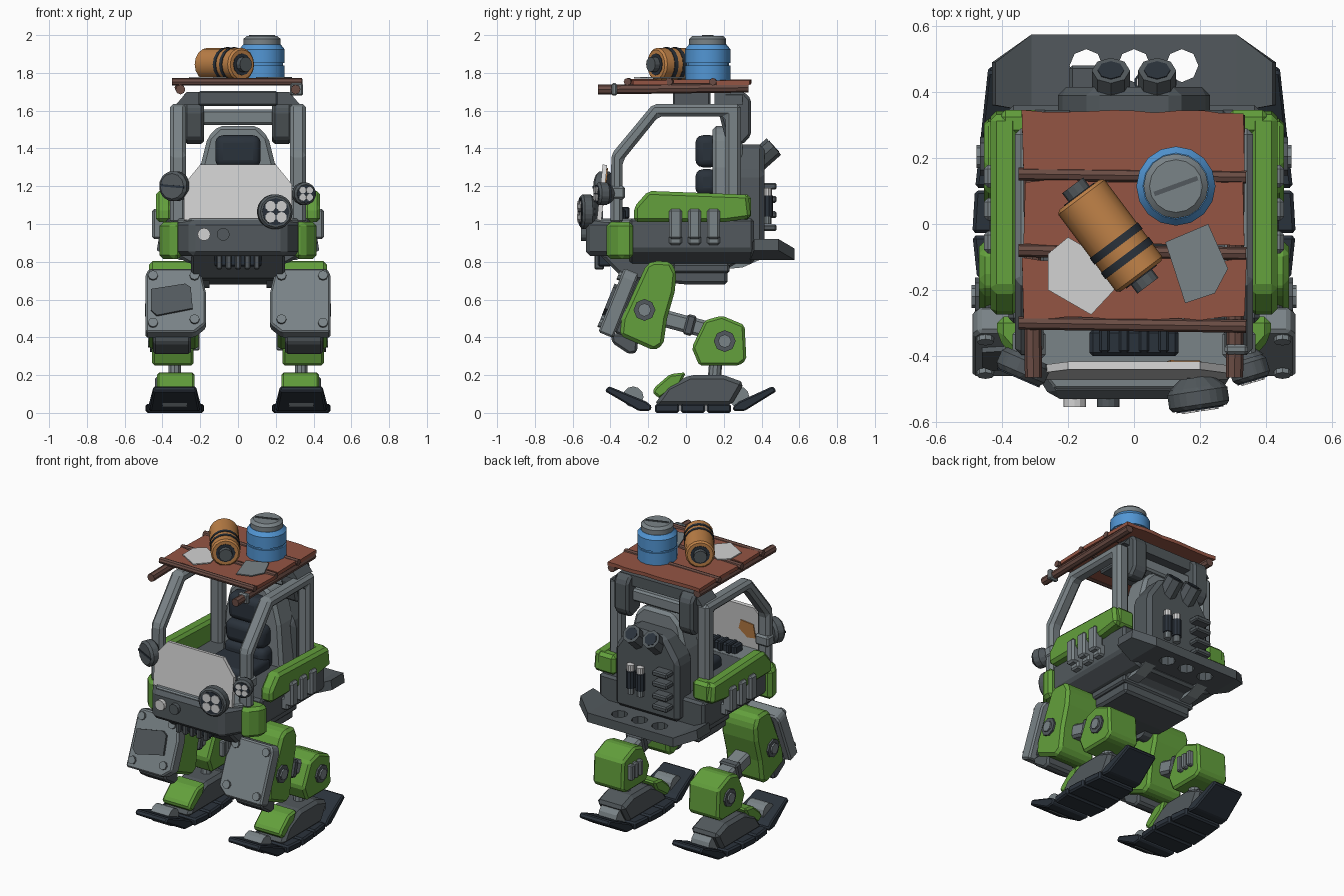
import bpy, bmesh, math, random
from mathutils import Matrix, Vector, Euler

if "Cube" in bpy.data.objects:
    bpy.data.objects.remove(bpy.data.objects["Cube"])

random.seed(4)


def material(name, rgb):
    lin = [((c / 255 + 0.055) / 1.055) ** 2.4 for c in rgb]
    m = bpy.data.materials.new(name)
    m.diffuse_color = (*lin, 1)
    m.use_nodes = True
    m.node_tree.nodes["Principled BSDF"].inputs["Base Color"].default_value = m.diffuse_color
    return m


GRAY = material("light gray metal", (122, 131, 135))
DARK = material("dark gray metal", (82, 89, 93))
GREEN = material("green paint", (99, 160, 60))
BLACK = material("blue black rubber", (42, 50, 59))
WHITE = material("off white", (210, 210, 210))
BROWN = material("red brown wood", (148, 85, 68))
POLE = material("dark brown wood", (106, 76, 68))
ORANGE = material("orange paint", (192, 130, 72))
BLUE = material("blue paint", (82, 150, 212))


def finish(name, bm, mat, bevel=0.0, M=None, smooth=False, seg=1):
    if M is not None:
        bm.transform(M)
    bmesh.ops.recalc_face_normals(bm, faces=bm.faces)
    me = bpy.data.meshes.new(name)
    bm.to_mesh(me)
    bm.free()
    me.materials.append(mat)
    ob = bpy.data.objects.new(name, me)
    bpy.context.collection.objects.link(ob)
    if smooth:
        me.shade_smooth()
        me.set_sharp_from_angle(angle=math.radians(35))
    if bevel:
        b = ob.modifiers.new("bevel", 'BEVEL')
        b.width, b.segments, b.limit_method = bevel, seg, 'ANGLE'
        b.angle_limit = math.radians(25)
    return ob


def prism(name, pts, axis, a, b, mat, bevel=0.0, M=None):
    """Extrude a 2D outline along an axis: x uses (y,z), y uses (x,z), z uses (x,y)."""
    put = {'x': lambda p, t: (t, p[0], p[1]), 'y': lambda p, t: (p[0], t, p[1]),
           'z': lambda p, t: (p[0], p[1], t)}[axis]
    bm = bmesh.new()
    lo = [bm.verts.new(put(p, a)) for p in pts]
    hi = [bm.verts.new(put(p, b)) for p in pts]
    bm.faces.new(lo)
    bm.faces.new(hi)
    for i in range(len(pts)):
        j = (i + 1) % len(pts)
        bm.faces.new((lo[i], lo[j], hi[j], hi[i]))
    return finish(name, bm, mat, bevel, M)


def box(name, c, size, mat, bevel=0.0, rot=(0, 0, 0), seg=1):
    bm = bmesh.new()
    bmesh.ops.create_cube(bm, size=1)
    M = Matrix.Translation(c) @ Euler(rot).to_matrix().to_4x4() @ Matrix.Diagonal((*size, 1))
    return finish(name, bm, mat, bevel, M, seg > 1, seg)


def cyl(name, p0, p1, r, mat, n=12, r2=None, bevel=0.0):
    p0, p1 = Vector(p0), Vector(p1)
    d = p1 - p0
    bm = bmesh.new()
    bmesh.ops.create_cone(bm, cap_ends=True, segments=n, radius1=r,
                          radius2=r if r2 is None else r2, depth=d.length)
    M = Matrix.Translation((p0 + p1) / 2) @ d.to_track_quat('Z', 'Y').to_matrix().to_4x4()
    return finish(name, bm, mat, bevel, M, n >= 16)


def mirror_x(pts):
    return pts + [(-x, y) for x, y in reversed(pts)]


# Legs
for s in (-1, 1):
    def leg(name, pts, a, b, mat, bevel=0.012):
        return prism(name, pts, 'x', s * a, s * b, mat, bevel)
    # Foot with segmented sole and tilted toes, narrowing to both tips
    sole = [box("sole_segment", (s * .335, -.1 + i * .137, .024), (.31, .13, .048), BLACK, .01) for i in range(3)]
    sole.append(leg("front_toe", [(-.43, .115), (-.41, .142), (-.21, .06), (-.18, .035), (-.19, .01), (-.25, .01)],
                    .18, .49, BLACK, .008))
    sole.append(leg("rear_toe", [(.48, .115), (.46, .142), (.28, .06), (.25, .035), (.25, .01), (.31, .01)],
                    .18, .49, BLACK, .008))
    for part in sole:
        for v in part.data.vertices:
            v.co.x = s * .335 + (v.co.x - s * .335) * (1 - .7 * max(0, abs(v.co.y) - .03))
    for y in (-.28, .28):
        cyl("toe_joint", (s * .27, y, .085), (s * .40, y, .085), .055, GRAY, 12)
    leg("foot_body", [(-.17, .04), (-.1, .14), (.02, .2), (.2, .2), (.31, .16), (.24, .04)], .24, .44, DARK, .02)
    leg("foot_guard", [(-.18, .11), (-.16, .14), (-.085, .205), (0, .215), (-.03, .15), (-.14, .075)], .23, .43, GREEN)
    cyl("ankle", (s * .335, .15, .18), (s * .335, .16, .3), .035, GRAY, 10)
    # Lower leg pod and link
    leg("lower_leg", [(.03, .345), (.1, .49), (.19, .515), (.31, .465), (.32, .28), (.28, .25), (.07, .25)],
        .235, .455, GREEN, .014)
    box("leg_link", (s * .34, -.02, .475), (.11, .32, .09), GRAY, .015, (math.radians(-15), 0, 0))
    box("link_collar", (s * .34, .02, .465), (.13, .05, .11), DARK, .01, (math.radians(-15), 0, 0))
    for k in range(3):
        box("pod_rib", (s * .225, .16 + k * .045, .38), (.04, .03, .1), GRAY, .006)
    # Thigh
    leg("thigh", [(-.21, .785), (-.17, .805), (-.08, .80), (-.05, .74), (-.06, .64), (-.1, .5), (-.12, .36),
                  (-.17, .33), (-.35, .41), (-.34, .5)], .21, .47, GREEN, .018)
    cyl("hip_joint", (s * .15, -.13, .73), (s * .25, -.13, .73), .07, DARK, 12)
    for y, z, x in ((-.22, .545, .47), (.205, .38, .455)):
        cyl("hub", (s * (x - .02), y, z), (s * (x + .012), y, z), .058, DARK, 8)
        cyl("hub_bolt", (s * x, y, z), (s * (x + .022), y, z), .035, GRAY, 8)
    # Shin armour plate with bolts
    M = Matrix.Translation((s * .33, -.36, .58)) @ Matrix.Rotation(math.radians(-22), 4, 'X')
    prism("shin_plate", [(s * x, z) for x, z in ((-.13, .185), (.14, .185), (.16, .15), (.16, -.18), (-.1, -.18),
                                                 (-.16, -.13), (-.16, .05))], 'y', -.04, .045, GRAY, .01, M)
    prism("shin_back", [(-.12, .16), (.12, .16), (.12, -.15), (-.12, -.15)], 'y', .04, .09, DARK, .01, M)
    for x, z in ((-.1, .14), (.12, .14), (.12, -.13), (-.1, -.11)):
        cyl("plate_bolt", M @ Vector((s * x, -.03, z)), M @ Vector((s * x, -.055, z)), .026, GRAY, 8)
    if s < 0:
        prism("plate_patch", [(-.13, .06), (.05, .09), (.08, .07), (.09, -.05), (-.1, -.09), (-.13, -.06)],
              'y', -.056, -.035, DARK, 0, M)
    leg("shin_guard", [(-.4, .42), (-.39, .37), (-.3, .31), (-.26, .32), (-.25, .42)], .25, .45, DARK)

# Hull, nose and underside
prism("hull", mirror_x([(.26, .79), (.38, .86), (.38, 1.03)]), 'y', -.3, .36, DARK, .015)
prism("nose", mirror_x([(.33, -.28), (.33, -.4), (.25, -.53)]), 'z', .83, 1.02, DARK, .025)
prism("nose_top", mirror_x([(.32, -.28), (.32, -.4), (.24, -.5)]), 'z', 1.0, 1.03, GRAY, .008)
prism("underbody", [(-.46, .84), (-.33, .71), (0, .68), (.22, .68), (.22, .76), (.36, .84)],
      'x', -.25, .25, DARK, .015)
box("belly_rail", (0, .08, .765), (.54, .3, .05), DARK, .01)
for i in range(5):
    box("grille_tooth", (-.1 + i * .05, -.46, .80), (.03, .05, .08), DARK, .006)
box("grille", (0, -.43, .81), (.25, .07, .07), BLACK, .008)
for x, m in ((-.18, WHITE), (-.078, DARK)):
    cyl("nose_lamp", (x, -.51, .945), (x, -.555, .945), .034, m, 12)
# Dashboard behind the windshield
box("dashboard", (0, -.36, 1.05), (.27, .08, .06), BLACK, .01)
for i in range(4):
    box("dash_rib", (-.09 + i * .06, -.345, 1.06), (.03, .09, .06), BLACK, .006)

# Side armour, corner blocks and brackets
for s in (-1, 1):
    prism("side_armour", [(-.275, 1.01), (-.275, 1.09), (-.2, 1.175), (.33, 1.155), (.345, 1.03), (.2, 1.01)],
          'x', s * .35, s * .435, GREEN, .018)
    box("rear_corner_armour", (s * .345, .305, 1.09), (.13, .08, .13), GREEN, .02)
    prism("corner_block", [(s * x, y) for x, y in ((.30, -.28), (.415, -.28), (.415, -.345), (.35, -.42), (.30, -.42))],
          'z', .815, 1.01, GREEN, .02)
    for y in (-.055, .045, .145):
        box("side_bracket", (s * .42, y, 1.0), (.07, .068, .16), GRAY, .012)
        box("side_bracket_base", (s * .395, y, .93), (.05, .068, .08), GRAY, .01)
    # Roll cage arch
    prism("roll_cage", [(-.40, 1.0), (-.395, 1.37), (-.175, 1.635), (.29, 1.635), (.29, 1.0), (.21, 1.0),
                        (.21, 1.57), (-.145, 1.57), (-.335, 1.335), (-.335, 1.0)],
          'x', s * .275, s * .36, GRAY, .018)
    box("cage_clamp", (s * .318, -.365, 1.165), (.1, .085, .07), GRAY, .012)
    prism("rear_arm", [(.17, 1.6), (.2, 1.7), (.31, 1.7), (.345, 1.66), (.345, 1.47), (.3, 1.42), (.21, 1.45)],
          'x', s * .18, s * .285, DARK, .015)
box("cage_crossbar", (0, .25, 1.565), (.42, .08, .08), GRAY, .012)
prism("roof_beam", mirror_x([(.33, 1.63), (.27, 1.70)]), 'y', .15, .3, DARK)
box("roof_mount", (0, .03, 1.665), (.42, .2, .08), DARK, .01)

# Seat and engine back
prism("seat_shell", mirror_x([(.22, 1.0), (.2, 1.3), (.16, 1.46), (.1, 1.52)]), 'y', .14, .3, GRAY, .02)
for z, h, w in ((1.385, .17, .24), (1.22, .14, .28), (1.08, .15, .3)):
    box("seat_cushion", (0, .11, z), (w, .12, h), BLACK, .04, seg=3)
box("seat_base", (0, -.02, 1.05), (.32, .28, .09), BLACK, .03, seg=3)
prism("engine_cover", mirror_x([(.23, .88), (.23, 1.27), (.13, 1.42)]), 'y', .25, .415, DARK, .025)
for x in (-.07, .07):
    cyl("exhaust", (x, .33, 1.29), (x, .465, 1.41), .058, DARK, 8)
    cyl("exhaust_bore", (x, .4, 1.352), (x, .467, 1.412), .04, BLACK, 8)
for z in (1.2, 1.13, 1.05, .98):
    box("engine_fin", (-.14, .435, z), (.11, .09, .035), DARK, .008)
for x in (.03, .1):
    cyl("engine_canister", (x, .43, 1.04), (x, .43, 1.15), .03, BLACK, 10)
    cyl("canister_cap", (x, .43, 1.15), (x, .43, 1.19), .024, WHITE, 10)
    cyl("canister_foot", (x, .43, 1.0), (x, .43, 1.04), .022, GRAY, 10)

# Rear step plate with holes and raised wings
step = prism("rear_step", mirror_x([(.31, .34), (.31, .575)]), 'z', .81, .87, DARK)
for x in (-.145, 0, .145):
    cutter = cyl("step_cutter", (x, .48, .7), (x, .48, 1.0), .05, DARK, 8)
    cutter.hide_render = True
    cutter.hide_set(True)
    m = step.modifiers.new("hole", 'BOOLEAN')
    m.object, m.operation = cutter, 'DIFFERENCE'
for s in (-1, 1):
    wing = prism("step_wing", [(s * x, z) for x, z in ((.31, .81), (.43, .86), (.42, .92), (.31, .87))],
                 'y', .34, .575, DARK)
    for v in wing.data.vertices:
        if abs(v.co.x) > .4:
            v.co.y = .49 if v.co.y > .5 else .36
    prism("step_bracket", [(.2, .76), (.3, .77), (.39, .81), (.39, .84), (.2, .84)],
          'x', s * .2 - .04, s * .2 + .04, GRAY)

# Windshield plate with rusty patches
M = Matrix.Translation((0, -.46, 1.02)) @ Matrix.Rotation(math.radians(-6), 4, 'X')
prism("windshield", mirror_x([(.285, 0), (.285, .19), (.2, .295)]), 'y', -.012, .012, WHITE, 0, M)
for sx, x, z in ((1, -.14, .13), (-1, .15, .22)):
    prism("rust_patch", [(x + sx * dx, z + dz) for dx, dz in ((-.06, -.04), (-.05, .05), (.04, .06), (.06, 0), (0, -.05))],
          'y', .012, .018, ORANGE, 0, M)


# Round headlamps
def lamp(c, d, r):
    c, d = Vector(c), Vector(d).normalized()
    cyl("lamp_rim", c, c + d * .065, r, DARK, 12, bevel=.012)
    cyl("lamp_back", c - d * .03, c, r * .5, DARK, 12, r * .9)
    cyl("lamp_face", c + d * .06, c + d * .069, r * .76, BLACK, 12)
    side = d.cross(Vector((0, 0, 1))).normalized()
    up = side.cross(d)
    for a in (-1, 1):
        for b in (-1, 1):
            p = c + (side * a + up * b) * r * .31
            cyl("lamp_bulb", p + d * .06, p + d * .074, r * .3, WHITE, 10)


lamp((.19, -.495, 1.065), (.15, -1, 0), .095)
lamp((.34, -.41, 1.16), (.3, -1, 0), .062)
box("lamp_stand", (.19, -.47, 1.03), (.06, .06, .08), DARK)
# Round mirror
a, d = Vector((-.322, -.40, 1.2)), Vector((-.4, -.92, 0))
cyl("mirror", a, a + d * .07, .083, DARK, 12, bevel=.015)
box("mirror_slit", a + d * .071, (.14, .006, .012), BLACK, 0, (0, .08, -.41))

# Roof poles and ragged planks
for s in (-1, 1):
    cyl("roof_pole", (s * .305, -.465, 1.712), (s * .31, .33, 1.722), .026, POLE, 8)
for y in (.147, -.085, -.305):
    cyl("cross_pole", (-.35, y + .005, 1.753), (.34, y - .005, 1.753), .02, POLE, 8)
box("pole_clamp", (.31, -.38, 1.713), (.07, .03, .065), GRAY, .008)
for y0, y1, tilt in ((.16, .34, .5), (-.065, .132, -.5), (-.285, -.105, .7)):
    xs = [-.335 + i * .067 for i in range(11)]
    j = lambda: random.uniform(-.007, .007)
    pts = [(x, y0 + j()) for x in xs] + [(x + j(), y1 + j()) for x in reversed(xs)]
    prism("roof_plank", pts, 'z', 1.74, 1.763, BROWN, 0,
          Matrix.Translation((0, 0, 1.75)) @ Matrix.Rotation(math.radians(tilt), 4, 'Y')
          @ Matrix.Translation((0, 0, -1.75)))

# Loose sheets on the roof
prism("paper_sheet", [(-.2, -.04), (-.08, -.11), (-.06, -.2), (-.13, -.275), (-.26, -.2), (-.26, -.09)],
      'z', 1.77, 1.777, WHITE)
prism("metal_sheet", [(.095, -.055), (.225, 0), (.285, -.135), (.245, -.21), (.155, -.24)],
      'z', 1.77, 1.777, GRAY)

# Orange barrel lying down
c, d = Vector((-.072, -.035, 1.845)), Vector((.6, -.8, 0))
cyl("barrel", c - d * .155, c + d * .155, .088, ORANGE, 16, bevel=.01)
for t in (.03, .085):
    cyl("barrel_band", c + d * (t - .012), c + d * (t + .012), .091, BLACK, 16)
for e in (-1, 1):
    cyl("barrel_recess", c + d * e * .15, c + d * e * .158, .058, BLACK, 12)
    cyl("barrel_cap", c + d * e * .15, c + d * e * .19, .04, DARK, 12)

# Blue canister with gray lid
for z0, z1, r0, r1, m in ((1.76, 1.84, .12, .12, BLUE), (1.84, 1.852, .112, .112, BLUE),
                          (1.852, 1.925, .12, .12, BLUE), (1.925, 1.95, .12, .1, BLUE),
                          (1.95, 1.98, .098, .098, GRAY), (1.98, 1.996, .098, .08, GRAY)):
    cyl("canister_part", (.127, .115, z0), (.127, .115, z1), r0, m, 16, r1)
box("lid_slot", (.127, .115, 1.997), (.14, .014, .006), DARK, 0, (0, 0, .35))
